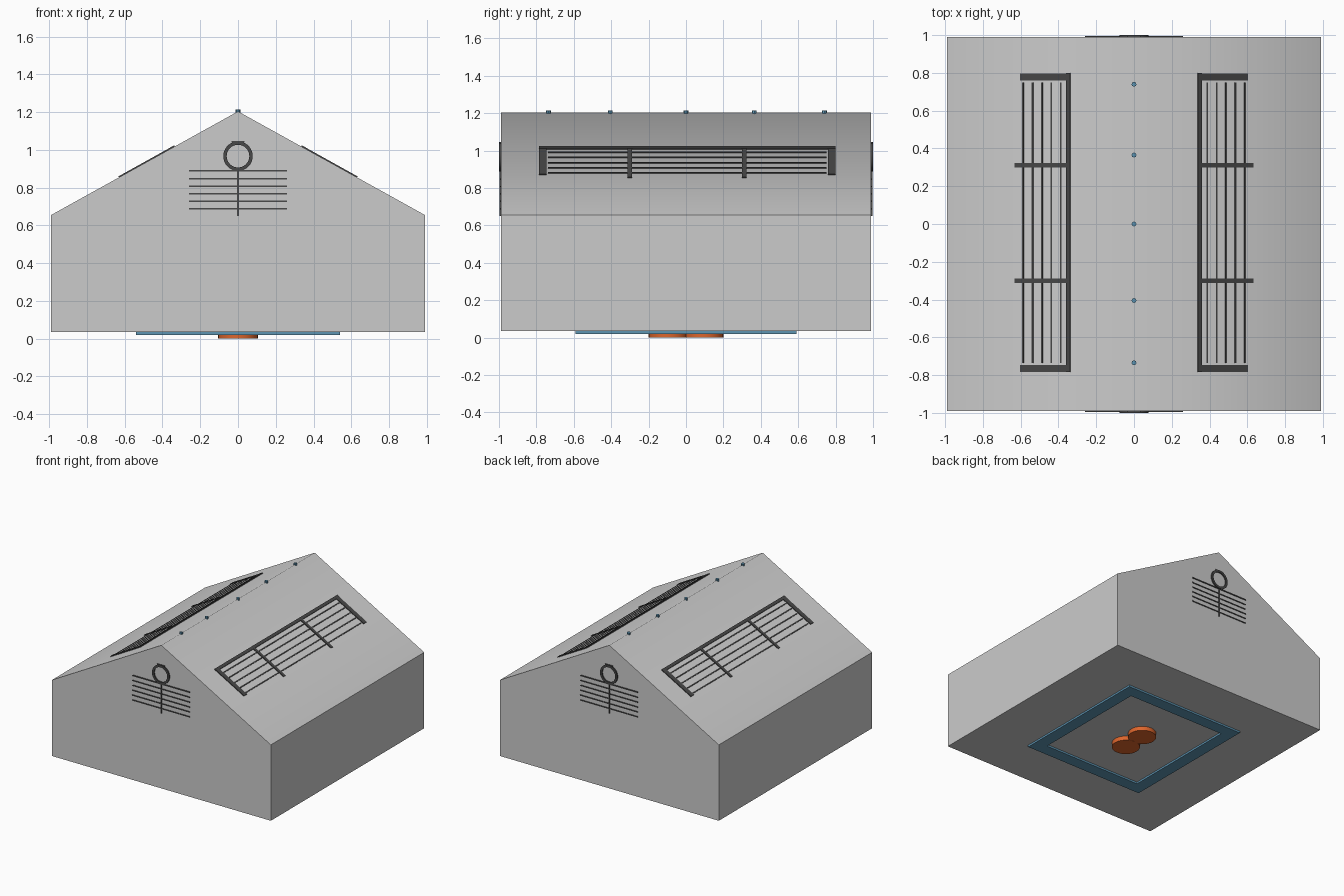
import bpy, bmesh, math
from mathutils import Matrix, Vector

default = bpy.data.objects.get("Cube")
if default:
    bpy.data.objects.remove(default, do_unlink=True)


def material(name, rgb):
    m = bpy.data.materials.new(name)
    m.use_nodes = True
    m.diffuse_color = (*rgb, 1)
    m.node_tree.nodes["Principled BSDF"].inputs["Base Color"].default_value = (*rgb, 1)
    return m


GREY = material("light grey", (0.6, 0.6, 0.6))
DARK = material("dark grey", (0.065, 0.065, 0.065))
BLUE = material("steel blue", (0.11, 0.3, 0.45))
ORANGE = material("burnt orange", (0.72, 0.13, 0.025))

HALF, BASE, EAVE, RIDGE = 0.99, 0.035, 0.655, 1.204
SLOPE = math.atan2(RIDGE - EAVE, HALF)


def finish(bm, name, mat, matrix=Matrix()):
    bm.transform(matrix)
    bmesh.ops.recalc_face_normals(bm, faces=bm.faces)
    mesh = bpy.data.meshes.new(name)
    bm.to_mesh(mesh)
    bm.free()
    mesh.materials.append(mat)
    obj = bpy.data.objects.new(name, mesh)
    bpy.context.collection.objects.link(obj)
    return obj


def box(bm, x0, x1, y0, y1, z0, z1):
    size = Matrix.Diagonal((x1 - x0, y1 - y0, z1 - z0, 1))
    centre = Matrix.Translation(((x0 + x1) / 2, (y0 + y1) / 2, (z0 + z1) / 2))
    bmesh.ops.create_cube(bm, size=1, matrix=centre @ size)


def polygon(bm, points, z=0):
    return bm.faces.new([bm.verts.new((x, y, z)) for x, y in points])


def extrude(bm, faces, vector):
    geom = bmesh.ops.extrude_face_region(bm, geom=faces)["geom"]
    verts = [g for g in geom if isinstance(g, bmesh.types.BMVert)]
    bmesh.ops.translate(bm, verts=verts, vec=vector)


def smooth(obj, degrees):
    bpy.ops.object.select_all(action="DESELECT")
    obj.select_set(True)
    bpy.context.view_layer.objects.active = obj
    bpy.ops.object.shade_smooth_by_angle(angle=math.radians(degrees))


# House body: gable profile pulled from front to back
upright = Matrix.Rotation(math.pi / 2, 4, "X")
bm = bmesh.new()
gable = polygon(bm, [(-HALF, BASE), (HALF, BASE), (HALF, EAVE), (0, RIDGE), (-HALF, EAVE)], -HALF)
extrude(bm, [gable], (0, 0, 2 * HALF))
smooth(finish(bm, "house_body", GREY, upright), 60)


# Gable vents: pentagon frame, slats and round opening
def gable_vent(name, turn):
    place = Matrix.Rotation(turn, 4, "Z") @ Matrix.Translation((0, -HALF, 0)) @ upright
    bm = bmesh.new()
    outline = polygon(bm, [(-0.275, 0.64), (0.275, 0.64), (0.275, 0.89), (0, 1.08), (-0.275, 0.89)])
    bmesh.ops.inset_region(bm, faces=[outline], thickness=0.02)
    bm.faces.remove(outline)
    extrude(bm, bm.faces[:], (0, 0, 0.008))
    finish(bm, name + "_frame", DARK, place)

    bm = bmesh.new()
    for i in range(5):
        z = 0.688 + 0.04 * i
        box(bm, -0.26, 0.26, z - 0.004, z + 0.004, 0, 0.005)
    box(bm, -0.26, 0.26, 0.885, 0.894, 0, 0.006)
    box(bm, -0.005, 0.005, 0.65, 0.89, 0, 0.006)
    box(bm, -0.035, 0.035, 1.038, 1.046, 0, 0.006)
    finish(bm, name + "_slats", DARK, place)

    bm = bmesh.new()
    section = [bm.verts.new((r, 0, h)) for r, h in ((0.06, 0), (0.078, 0), (0.078, 0.01), (0.06, 0.01))]
    edges = [bm.edges.new((section[i], section[(i + 1) % 4])) for i in range(4)]
    bmesh.ops.spin(bm, geom=section + edges, cent=(0, 0, 0), axis=(0, 0, 1),
                   angle=2 * math.pi, steps=32, use_merge=True)
    ring = finish(bm, name + "_ring", DARK, place @ Matrix.Translation((0, 0.967, 0)))
    smooth(ring, 40)


gable_vent("front_vent", 0)
gable_vent("back_vent", math.pi)


# Roof vents: bars lying on each slope
def roof_vent(name, side):
    mirror = Matrix.Diagonal((side, 1, 1, 1))
    place = mirror @ Matrix.Translation((0, 0, RIDGE)) @ Matrix.Rotation(SLOPE, 4, "Y")
    stretch = 1 / math.cos(SLOPE)

    def bar(bm, x0, x1, y0, y1, height):
        box(bm, x0 * stretch, x1 * stretch, y0, y1, -0.002, height)

    bm = bmesh.new()
    bar(bm, 0.335, 0.356, -0.785, 0.8, 0.007)
    for y0, y1 in ((0.76, 0.798), (-0.785, -0.747)):
        bar(bm, 0.335, 0.602, y0, y1, 0.006)
    for y in (0.312, -0.3):
        bar(bm, 0.335, 0.63, y - 0.012, y + 0.012, 0.006)
    finish(bm, name + "_frame", DARK, place)

    bm = bmesh.new()
    for i in range(5):
        x = 0.387 + 0.05 * i
        bar(bm, x - 0.004, x + 0.004, -0.737, 0.75, 0.004)
    finish(bm, name + "_slats", DARK, place)


roof_vent("left_roof_vent", 1)
roof_vent("right_roof_vent", -1)


# Small studs along the ridge
bm = bmesh.new()
for y in (-0.735, -0.405, 0, 0.365, 0.74):
    bmesh.ops.create_cone(bm, cap_ends=True, segments=8, radius1=0.013, radius2=0.013,
                          depth=0.022, matrix=Matrix.Translation((0, y, RIDGE)))
finish(bm, "ridge_studs", BLUE)

# Flat frame under the floor
bm = bmesh.new()
for s in (-1, 1):
    box(bm, -0.54, 0.54, min(s * 0.49, s * 0.59), max(s * 0.49, s * 0.59), 0.02, BASE)
    box(bm, min(s * 0.44, s * 0.54), max(s * 0.44, s * 0.54), -0.49, 0.49, 0.02, BASE)
finish(bm, "floor_frame", BLUE)

# Pair of overlapping discs under the floor
for name, y, low in (("front_disc", -0.095, 0), ("back_disc", 0.095, 0.001)):
    bm = bmesh.new()
    bmesh.ops.create_cone(bm, cap_ends=True, segments=32, radius1=0.105, radius2=0.105,
                          depth=BASE - low, matrix=Matrix.Translation((0, y, (BASE + low) / 2)))
    smooth(finish(bm, name, ORANGE), 40)
